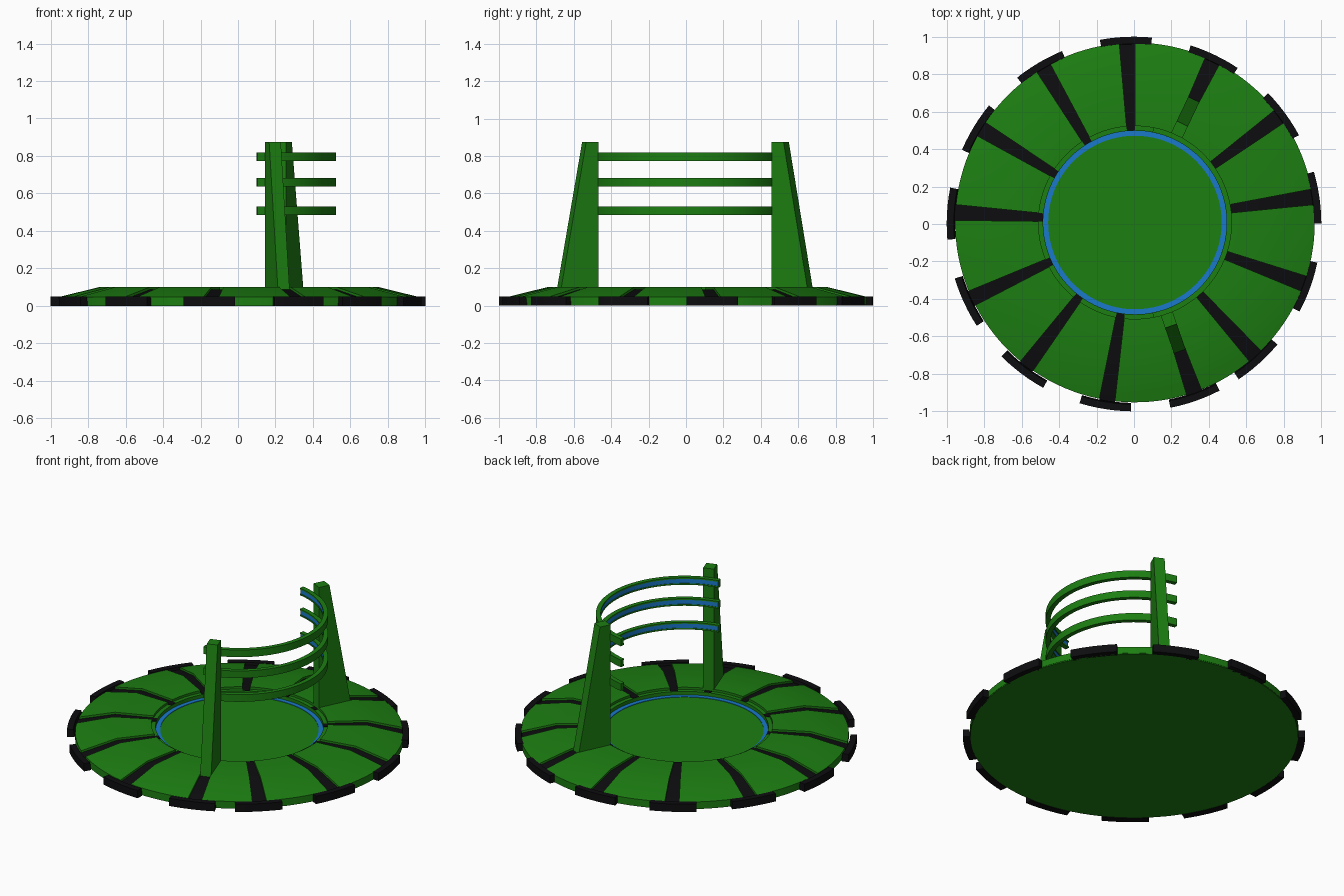
import bpy, bmesh
from math import sin, cos, radians, ceil

if "Cube" in bpy.data.objects:
    bpy.data.objects.remove(bpy.data.objects["Cube"])

def material(name, rgb):
    m = bpy.data.materials.new(name)
    m.diffuse_color = (*rgb, 1)
    m.use_nodes = True
    m.node_tree.nodes["Principled BSDF"].inputs["Base Color"].default_value = m.diffuse_color
    return m

GREEN = material("green", (0.012, 0.21, 0.006))
BLACK = material("black", (0.004, 0.004, 0.005))
BLUE = material("blue", (0.01, 0.19, 0.6))
CX, CY = 0.005, 0.008          # the platform sits slightly off the pad centre

def finish(bm, name, mat, smooth=True):
    bmesh.ops.recalc_face_normals(bm, faces=bm.faces)
    me = bpy.data.meshes.new(name)
    bm.to_mesh(me)
    bm.free()
    me.materials.append(mat)
    ob = bpy.data.objects.new(name, me)
    bpy.context.collection.objects.link(ob)
    if smooth:
        bpy.ops.object.select_all(action='DESELECT')
        ob.select_set(True)
        bpy.context.view_layer.objects.active = ob
        bpy.ops.object.shade_smooth_by_angle(angle=radians(20))
    return ob

def sweep(name, profile, spans, mat, centre=(CX, CY)):
    """Turn a closed (radius, height) profile through each angle span, in degrees."""
    bm = bmesh.new()
    n = len(profile)
    for a0, a1 in spans:
        full = a1 - a0 >= 360
        steps = max(2, ceil((a1 - a0) / 3))
        rings = []
        for i in range(steps if full else steps + 1):
            a = radians(a0 + (a1 - a0) * i / steps)
            rings.append([bm.verts.new((centre[0] + r * cos(a), centre[1] + r * sin(a), z))
                          for r, z in profile])
        pairs = list(zip(rings, rings[1:]))
        if full:
            pairs.append((rings[-1], rings[0]))
        else:
            bm.faces.new(rings[0])
            bm.faces.new(rings[-1])
        for p, q in pairs:
            for j in range(n):
                k = (j + 1) % n
                bm.faces.new((p[j], p[k], q[k], q[j]))
    return finish(bm, name, mat)

def disc(name, r, z0, z1, mat):
    bm = bmesh.new()
    bmesh.ops.create_cone(bm, cap_ends=True, segments=120, radius1=r, radius2=r, depth=z1 - z0)
    bmesh.ops.translate(bm, verts=bm.verts, vec=(CX, CY, (z0 + z1) / 2))
    return finish(bm, name, mat)

# Thirteen evenly stepped spokes, with one narrower gap where the pattern closes
STEP, HALF = 28.1, 2.5
spokes = [-48 + STEP * i for i in range(13)]
gaps = [(a + HALF, b - HALF) for a, b in zip(spokes, spokes[1:] + [spokes[0] + 360])]

# Platform: underside plate, raised panels, black grooves, outer grip pads
disc("base_plate", 0.958, 0, 0.02, GREEN)
sweep("deck_panels", [(0.515, 0.005), (0.96, 0.005), (0.96, 0.047), (0.745, 0.1), (0.515, 0.1)],
      gaps, GREEN)
sweep("groove_strips", [(0.492, 0.005), (0.965, 0.005), (0.965, 0.032), (0.745, 0.087), (0.492, 0.087)],
      [(a - HALF, a + HALF) for a in spokes], BLACK)
sweep("edge_pads", [(0.955, 0.0), (1.0, 0.0), (1.0, 0.05), (0.962, 0.05)],
      [(a - 8, a + 8) for a in spokes], BLACK, (0, 0))

# Sunken centre with rim and blue light ring
disc("centre_floor", 0.5, 0.01, 0.06, GREEN)
sweep("centre_rim", [(0.49, 0.01), (0.517, 0.01), (0.517, 0.085), (0.49, 0.085)], [(0, 360)], GREEN)
sweep("light_ring", [(0.463, 0.05), (0.491, 0.05), (0.491, 0.063), (0.463, 0.063)], [(0, 360)], BLUE)

# Tapered posts standing on two of the spokes
def post(name, angle):
    bm = bmesh.new()
    a = radians(angle)
    sides = []
    for t in (-0.033, 0.033):
        sides.append([bm.verts.new((CX + r * cos(a) - t * sin(a), CY + r * sin(a) + t * cos(a), z))
                      for r, z in ((0.515, 0.03), (0.738, 0.03), (0.585, 0.875), (0.515, 0.875))])
    p, q = sides
    bm.faces.new(p)
    bm.faces.new(q)
    for j in range(4):
        k = (j + 1) % 4
        bm.faces.new((p[j], p[k], q[k], q[j]))
    finish(bm, name, GREEN, smooth=False)

post("front_post", spokes[12])
post("back_post", spokes[4])

# Curved guard rails with a blue strip set into the inner face
for i, z in enumerate((0.507, 0.66, 0.795), 1):
    h, s = 0.023, 0.014
    sweep(f"rail_{i}", [(0.49, z - h), (0.518, z - h), (0.518, z + h), (0.49, z + h),
                        (0.49, z + s), (0.498, z + s), (0.498, z - s), (0.49, z - s)],
          [(-79, 79)], GREEN)
    sweep(f"rail_light_{i}", [(0.493, z - s), (0.5, z - s), (0.5, z + s), (0.493, z + s)],
          [(-78.5, 78.5)], BLUE)
